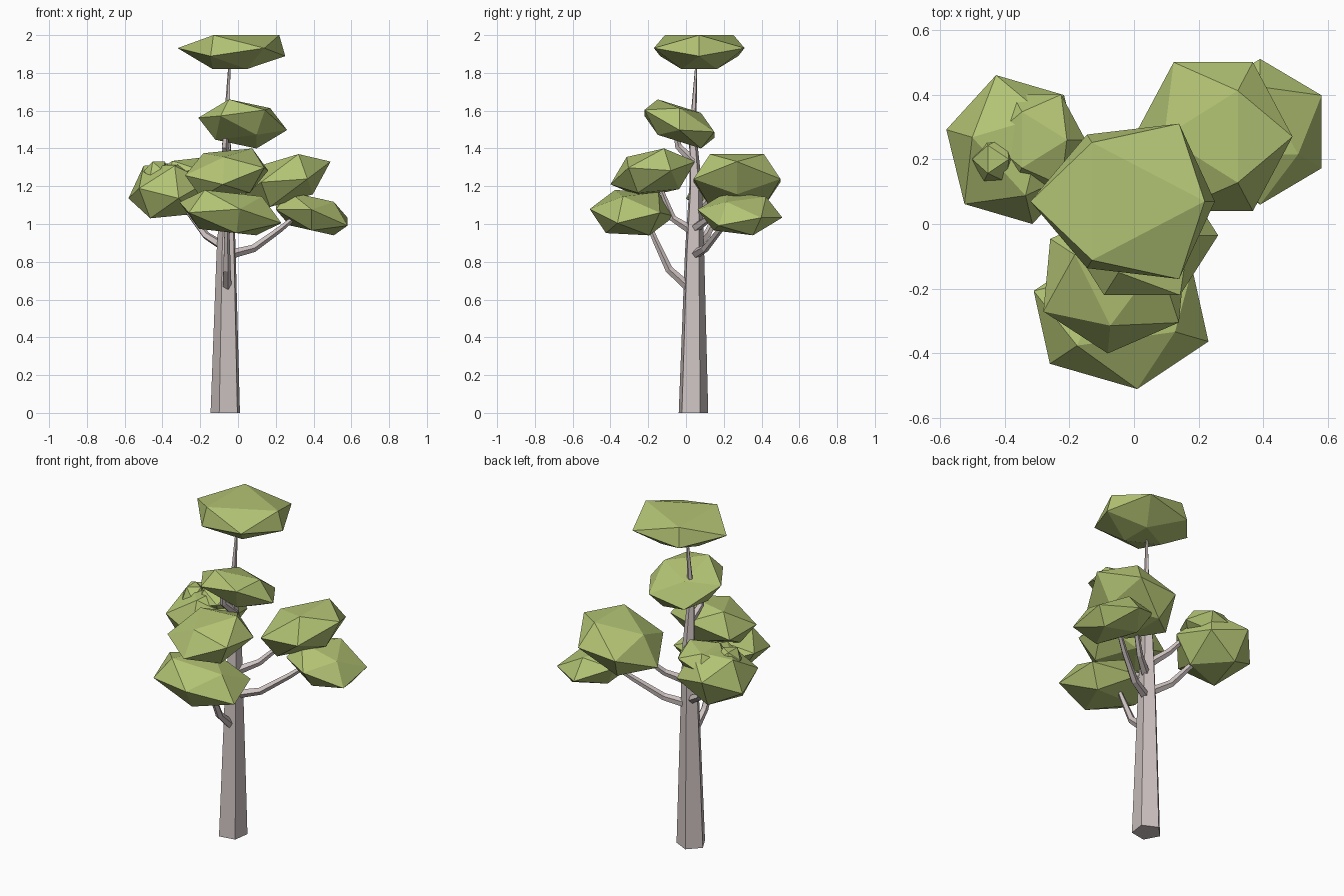
import bpy, bmesh, math
from mathutils import Matrix, Vector

cube = bpy.data.objects.get("Cube")
if cube:
    bpy.data.objects.remove(cube, do_unlink=True)


def material(name, rgb):
    mat = bpy.data.materials.new(name)
    mat.use_nodes = True
    colour = (*rgb, 1)
    mat.diffuse_color = colour
    bsdf = next(n for n in mat.node_tree.nodes if n.type == 'BSDF_PRINCIPLED')
    bsdf.inputs["Base Color"].default_value = colour
    bsdf.inputs["Roughness"].default_value = 0.9
    return mat


BARK = material("pale bark", (0.62, 0.55, 0.54))
LEAF = material("leaf green", (0.45, 0.55, 0.175))


def finish(name, bm, mat):
    bmesh.ops.recalc_face_normals(bm, faces=bm.faces)
    mesh = bpy.data.meshes.new(name)
    bm.to_mesh(mesh)
    bm.free()
    mesh.materials.append(mat)
    obj = bpy.data.objects.new(name, mesh)
    bpy.context.collection.objects.link(obj)


def limb(name, path, radii, sides=5, spin=0):
    """Tapered, faceted tube that follows a path."""
    bm = bmesh.new()
    up = Vector((0, 0, 1))
    pts = [Vector(p) for p in path]
    rings = []
    for i, (p, r) in enumerate(zip(pts, radii)):
        along = pts[min(i + 1, len(pts) - 1)] - pts[max(i - 1, 0)]
        # An upright limb keeps a level foot on the ground
        turn = up.rotation_difference(up if p.z == 0 else along.normalized())
        ring = []
        for k in range(sides):
            a = math.tau * k / sides + math.radians(spin)
            ring.append(bm.verts.new(p + turn @ Vector((r * math.cos(a), r * math.sin(a), 0))))
        rings.append(ring)
    for low, high in zip(rings, rings[1:]):
        for k in range(sides):
            j = (k + 1) % sides
            bm.faces.new((low[k], low[j], high[j], high[k]))
    bm.faces.new(rings[0][::-1])
    bm.faces.new(rings[-1])
    finish(name, bm, BARK)


def foliage(name, low, high, spin=0, lean=(0, 0), flare=0):
    """Flat-topped icosahedron, flared, leaned and fitted between two corners."""
    bm = bmesh.new()
    bmesh.ops.create_icosphere(bm, subdivisions=1, radius=1)
    face_up = Matrix.Rotation(math.acos(0.795), 3, 'Y')
    turn = Matrix.Rotation(math.radians(spin), 3, 'Z') @ face_up
    for v in bm.verts:
        v.co = turn @ v.co
        v.co.xy *= 1 + flare * v.co.z
        v.co.z += lean[0] * v.co.x + lean[1] * v.co.y
    for axis in range(3):
        values = [v.co[axis] for v in bm.verts]
        start, size = min(values), max(values) - min(values)
        for v in bm.verts:
            t = (v.co[axis] - start) / size
            v.co[axis] = low[axis] + t * (high[axis] - low[axis])
    finish(name, bm, LEAF)


# Trunk
limb("trunk",
     [(-0.063, 0.036, 0), (-0.06, 0.043, 0.85), (-0.055, 0.05, 1.2),
      (-0.06, 0.035, 1.48), (-0.045, 0.055, 1.86)],
     [0.083, 0.054, 0.036, 0.02, 0.005], spin=28)

# Branches
BRANCHES = {
    "front_low_branch": [(-0.06, 0.02, 0.66), (-0.06, -0.09, 0.76), (-0.06, -0.16, 0.91), (-0.06, -0.2, 1)],
    "front_high_branch": [(-0.05, 0.04, 0.96), (-0.05, -0.07, 1.03), (-0.05, -0.14, 1.2)],
    "right_low_branch": [(-0.04, 0.05, 0.84), (0.08, 0.1, 0.87), (0.22, 0.18, 0.97), (0.33, 0.25, 1.06)],
    "right_high_branch": [(-0.04, 0.05, 0.98), (0.06, 0.12, 1.03), (0.18, 0.22, 1.16)],
    "left_branch": [(-0.06, 0.05, 0.87), (-0.17, 0.11, 0.94), (-0.26, 0.17, 1.06), (-0.31, 0.2, 1.15)],
    "left_high_branch": [(-0.06, 0.05, 1.05), (-0.15, 0.12, 1.13), (-0.24, 0.2, 1.25)],
    "top_branch": [(-0.05, 0.04, 1.33), (-0.07, -0.04, 1.41), (-0.06, -0.06, 1.52)],
}
for name, path in BRANCHES.items():
    count = len(path) - 1
    limb(name, path, [0.026 - 0.014 * i / count for i in range(count + 1)])

# Foliage up the trunk
foliage("crown_foliage", (-0.32, -0.17, 1.82), (0.25, 0.31, 2), flare=0.4)
foliage("upper_foliage", (-0.21, -0.22, 1.4), (0.26, 0.15, 1.66), lean=(-0.1, -0.6))

# Foliage on the front branches
foliage("front_high_foliage", (-0.28, -0.4, 1.14), (0.16, 0.05, 1.4), 25, (0.2, 0.25))
foliage("front_low_foliage", (-0.31, -0.51, 0.94), (0.23, -0.06, 1.18), 100, (-0.25, 0))

# Foliage on the right-hand branches
foliage("right_high_foliage", (0, 0.04, 1.09), (0.49, 0.5, 1.37), 60, (0.5, 0))
foliage("right_low_foliage", (0.2, 0.06, 0.94), (0.58, 0.51, 1.17), 90, (-0.45, 0))

# Foliage on the left-hand branches
foliage("left_foliage", (-0.58, 0, 1.03), (-0.16, 0.46, 1.33), 45, (0.1, 0.1))
foliage("left_high_foliage", (-0.45, 0.12, 1.19), (-0.15, 0.4, 1.35), lean=(0.2, 0))
foliage("left_small_foliage", (-0.5, 0.13, 1.2), (-0.36, 0.27, 1.33))
